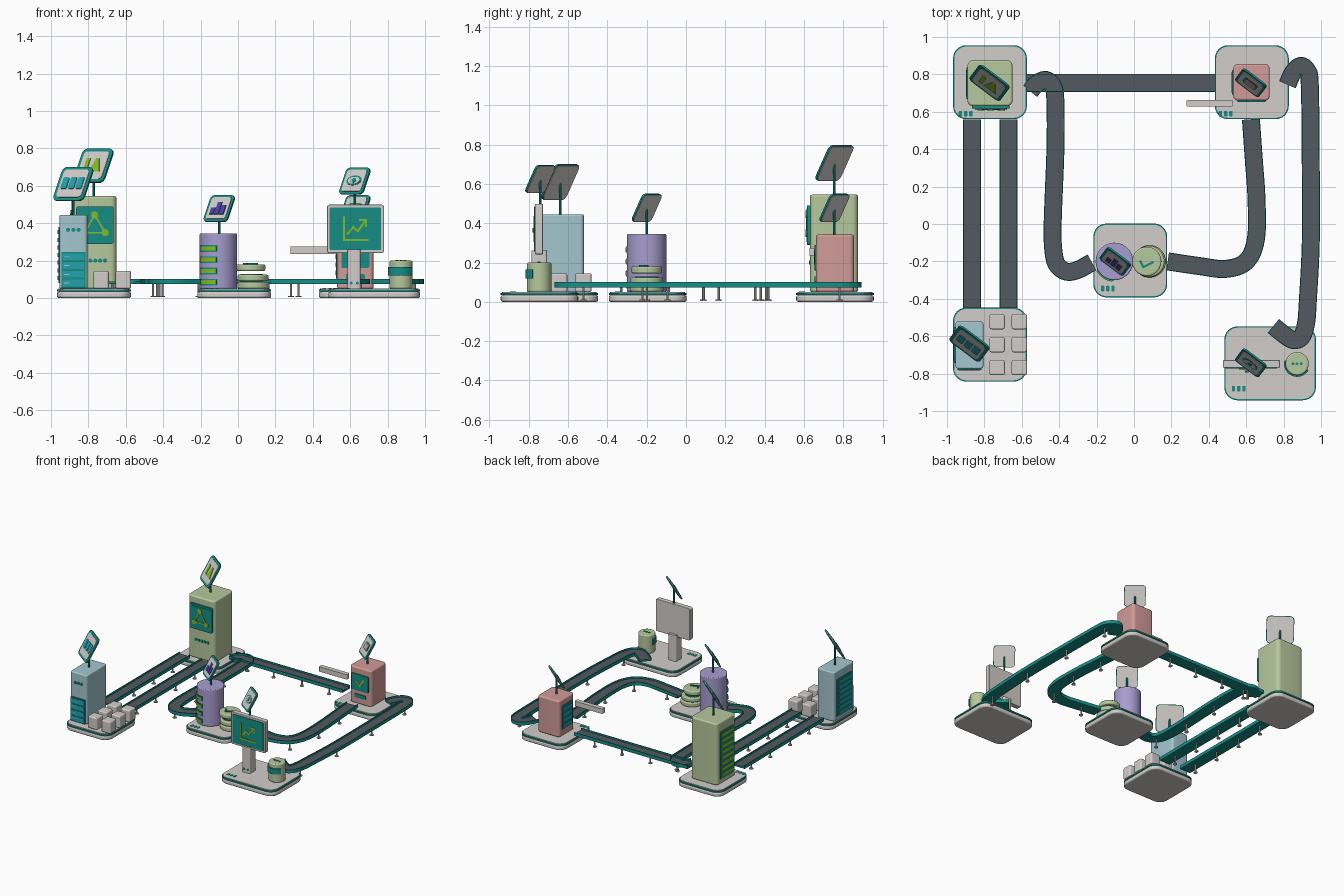
import bpy, math
from math import sin, cos, pi, radians
from mathutils import Matrix, Vector

if "Cube" in bpy.data.objects:
    bpy.data.objects.remove(bpy.data.objects["Cube"])


def material(name, r, g, b):
    m = bpy.data.materials.new(name)
    m.diffuse_color = (r, g, b, 1)
    m.use_nodes = True
    m.node_tree.nodes["Principled BSDF"].inputs["Base Color"].default_value = m.diffuse_color
    return m


GREY = material("light_grey", .64, .61, .59)
TEAL = material("teal", .008, .27, .24)
BELT = material("belt_grey", .085, .1, .115)
BLUE = material("pale_blue", .37, .57, .62)
GREEN = material("pale_green", .47, .58, .34)
RED = material("dusty_red", .64, .33, .32)
PURPLE = material("soft_purple", .39, .34, .63)
LIME = material("lime", .24, .5, .02)
CYAN = material("cyan", .015, .36, .42)
INDIGO = material("indigo", .07, .05, .36)


def mesh_object(name, verts, faces, mats):
    me = bpy.data.meshes.new(name)
    me.from_pydata([tuple(v) for v in verts], [], faces)
    for m in mats:
        me.materials.append(m)
    ob = bpy.data.objects.new(name, me)
    bpy.context.collection.objects.link(ob)
    return ob


def prism(name, outline, z0, z1, mat, matrix=None, bevel=0):
    """Extrude a counter-clockwise 2D outline from z0 to z1."""
    n = len(outline)
    verts = [(x, y, z) for z in (z0, z1) for x, y in outline]
    faces = [tuple(range(n - 1, -1, -1)), tuple(range(n, 2 * n))]
    faces += [(i, (i + 1) % n, n + (i + 1) % n, n + i) for i in range(n)]
    ob = mesh_object(name, verts, faces, [mat])
    if matrix:
        ob.data.transform(matrix)
    if bevel:
        mod = ob.modifiers.new("bevel", 'BEVEL')
        mod.width, mod.segments, mod.limit_method = bevel, 3, 'ANGLE'
    return ob


def rrect(cx, cy, w, h, r=0.0, steps=6):
    if r <= 0:
        return [(cx + sx * w / 2, cy + sy * h / 2) for sx, sy in ((-1, -1), (1, -1), (1, 1), (-1, 1))]
    pts = []
    for k, (sx, sy) in enumerate(((1, 1), (-1, 1), (-1, -1), (1, -1))):
        for i in range(steps + 1):
            a = (k + i / steps) * pi / 2
            pts.append((cx + sx * (w / 2 - r) + r * cos(a), cy + sy * (h / 2 - r) + r * sin(a)))
    return pts


def disc(cx, cy, r, n=40, ry=None):
    return [(cx + r * cos(2 * pi * i / n), cy + (ry or r) * sin(2 * pi * i / n)) for i in range(n)]


def arc(cx, cy, r0, r1, a0, a1, n=16):
    ang = [radians(a0 + (a1 - a0) * i / n) for i in range(n + 1)]
    return ([(cx + r1 * cos(a), cy + r1 * sin(a)) for a in ang]
            + [(cx + r0 * cos(a), cy + r0 * sin(a)) for a in reversed(ang)])


def stroke(name, pts, width, mat, matrix, top=.006):
    """Flat line drawn as thin bars on a panel."""
    for p, q in zip(pts, pts[1:]):
        p, q = Vector(p), Vector(q)
        d = (q - p).normalized() * width / 2
        s = Vector((-d.y, d.x))
        prism(name, [p - d - s, q + d - s, q + d + s, p - d + s], 0, top, mat, matrix)


def facing(x, y, z, yaw=0, pitch=90):
    """Panel frame: local x across, local y up, local z outward."""
    return (Matrix.Translation((x, y, z)) @ Matrix.Rotation(radians(yaw), 4, 'Z')
            @ Matrix.Rotation(radians(pitch), 4, 'X'))


# Rounded platforms with a teal rim
def platform(cx, cy, w, h=.395):
    prism("platform_base", rrect(cx, cy, w, h, .07), 0, .034, GREY, bevel=.01)
    prism("platform_rim", rrect(cx, cy, w, h, .07), .034, .045, TEAL)
    prism("platform_top", rrect(cx, cy, w - .014, h - .014, .064), .045, .051, GREY)


for cx, cy, w in ((-.77, -.645, .395), (-.77, .758, .395), (.63, .758, .395),
                  (-.02, -.195, .395), (.728, -.745, .49)):
    platform(cx, cy, w)


# Conveyors: channel swept along a smooth path, with footed legs
def smooth_path(pts, steps=6):
    if len(pts) == 2:
        return [Vector(p) for p in pts]
    p = [Vector(q) for q in pts]
    p = [2 * p[0] - p[1]] + p + [2 * p[-1] - p[-2]]
    out = []
    for a, b, c, d in zip(p, p[1:], p[2:], p[3:]):
        for i in range(steps):
            t = i / steps
            out.append(.5 * (2 * b + (c - a) * t + (2 * a - 5 * b + 4 * c - d) * t * t
                             + (3 * b - a - 3 * c + d) * t ** 3))
    return out + [p[-2]]


def conveyor(points, legs=(.12, .36, .61, .85)):
    path = smooth_path(points)
    w, t, low, top, bed = .048, .005, .074, .101, .088
    prof = [(-w, low), (w, low), (w, top), (w - t, top), (w - t, bed), (t - w, bed), (t - w, top), (-w, top)]
    n, m = len(prof), len(path)
    verts, faces = [], []
    for i, p in enumerate(path):
        d = (path[min(i + 1, m - 1)] - path[max(i - 1, 0)]).normalized()
        verts += [(p.x + d.y * o, p.y - d.x * o, z) for o, z in prof]
    for i in range(m - 1):
        for k in range(n):
            a, b = i * n + k, i * n + (k + 1) % n
            faces.append((b, a, a + n, b + n))
    faces += [tuple(range(n)), tuple(range(m * n - 1, m * n - n - 1, -1))]
    ob = mesh_object("conveyor", verts, faces, [TEAL, BELT])
    for f in ob.data.polygons[:(m - 1) * n]:
        f.material_index = 1 if f.index % n == 4 else 0
    total = sum((q - p).length for p, q in zip(path, path[1:]))
    for f in legs:
        left = f * total
        for p, q in zip(path, path[1:]):
            length = (q - p).length
            if left <= length:
                c = p + (q - p) * left / length
                prism("conveyor_leg", disc(c.x, c.y, .006, 8), .01, .075, GREY)
                prism("conveyor_foot", disc(c.x, c.y, .015, 12), .005, .012, GREY)
                break
            left -= length


conveyor([(-.867, -.45), (-.867, .56)])
conveyor([(-.672, -.45), (-.672, .56)])
conveyor([(-.575, .755), (.435, .755)])
conveyor([(-.555, .71), (-.52, .75), (-.47, .77), (-.43, .73), (-.42, .64), (-.42, .4), (-.435, 0), (-.43, -.15),
          (-.41, -.22), (-.36, -.255), (-.3, -.245), (-.225, -.205)])
conveyor([(.18, -.2), (.35, -.225), (.49, -.24), (.6, -.2), (.652, -.08), (.655, .13), (.64, .35), (.625, .56)])
conveyor([(.82, .745), (.85, .81), (.89, .845), (.925, .82), (.94, .74), (.945, .3), (.945, -.1), (.93, -.4),
          (.92, -.53), (.895, -.605), (.85, -.62), (.8, -.59), (.745, -.545)])


# Tilted sign tablets on thin poles
def sign(x, y, z, size, pole_base):
    prism("sign_pole", disc(x, y, .007, 10), pole_base, z, TEAL)
    m = facing(x, y, z, -37, 61)
    prism("sign_frame", rrect(0, 0, size, size, size * .15), -.005, .005, TEAL, m)
    s = size * .82
    prism("sign_face", rrect(0, 0, s, s, size * .1), .005, .008, GREY, m)
    prism("sign_back", rrect(0, 0, size * .95, size * .95, size * .13), -.008, -.005, GREY, m)
    return m @ Matrix.Translation((0, 0, .007))


server_sign = sign(-.88, -.64, .61, .205, .44)
for i in (-1, 0, 1):
    prism("server_sign_block", rrect(i * .05, 0, .04, .07, .008), 0, .005, CYAN, server_sign)

tower_sign = sign(-.772, .755, .707, .205, .54)
prism("tower_sign_bar", rrect(-.04, 0, .025, .08), 0, .005, LIME, tower_sign)
prism("tower_sign_wedge", [(-.015, -.04), (.06, -.04), (.03, .04), (.01, .04)], 0, .005, LIME, tower_sign)

tank_sign = sign(-.1, -.2, .478, .16, .34)
for i, h in enumerate((.04, .075, .055)):
    prism("chart_bar", rrect(-.033 + i * .033, -.04 + h / 2, .028, h), 0, .005, INDIGO, tank_sign)

shop_sign = sign(.625, .755, .478, .16, .33)
prism("shop_sign_ring", rrect(0, 0, .085, .06, .015), 0, .003, TEAL, shop_sign)
prism("shop_sign_mark", rrect(0, 0, .065, .04, .01), 0, .006, RED, shop_sign)

monitor_sign = sign(.625, -.742, .625, .16, .48)
for rx, ry, h, mat in ((.05, .03, .002, TEAL), (.04, .021, .004, GREY), (.014, .014, .006, TEAL)):
    prism("eye_mark", disc(0, 0, rx, 24, ry), 0, h, mat, monitor_sign)

# Blue server cabinet with drawers and side vents
prism("server_cabinet", rrect(-.88, -.647, .15, .255, .018), .05, .445, BLUE, bevel=.008)
front = facing(-.88, -.7745, 0)
prism("server_drawer_panel", rrect(0, .15, .13, .195, .006), 0, .005, TEAL, front)
for i in range(4):
    prism("server_drawer", rrect(0, .08 + i * .047, .115, .036, .004), 0, .009, CYAN, front)
    prism("drawer_handle", rrect(-.035, .08 + i * .047, .03, .005), 0, .0099, BLUE, front)
for i in (-1, 0, 1):
    prism("server_light", disc(i * .028, .365, .011, 16), 0, .006, TEAL, front)


# Side vent panels facing left
def vents(x, y, z, w, h, count, mat):
    m = facing(x, y, z, -90)
    prism("vent_panel", rrect(0, 0, w, h, .008), -.002, .005, TEAL, m)
    for i in range(count):
        zc = ((i + .5) / count - .5) * (h - .015)
        prism("vent_slat", rrect(0, zc, w * .84, h / count * .5), 0, .009, mat, m)


vents(-.955, -.647, .23, .19, .3, 7, CYAN)
vents(-.89, .753, .28, .17, .38, 8, LIME)
vents(.53, .758, .2, .13, .19, 4, CYAN)

# Stacked parcels
for x in (-.732, -.613):
    for y in (-.522, -.645, -.767):
        prism("parcel", rrect(x, y, .082, .082, .012), .05, .145, GREY, bevel=.008)

# Green tower with network panel
prism("tower", rrect(-.77, .753, .24, .245, .03), .05, .545, GREEN, bevel=.01)
front = facing(-.765, .6305, 0)
prism("tower_panel", rrect(0, .39, .2, .2, .012), -.002, .014, TEAL, front)
prism("tower_panel_edge", rrect(0, .39, .17, .17, .008), .014, .017, TEAL, front)
nodes = [(-.002, .445), (-.053, .35), (.055, .35)]
on_panel = front @ Matrix.Translation((0, 0, .015))
stroke("network_link", nodes + nodes[:1], .009, LIME, on_panel)
for x, z in nodes:
    prism("network_node", disc(x, z, .019, 20), 0, .008, LIME, on_panel)
for i in range(5):
    prism("tower_light", disc(-.05 + i * .026, .2, .011, 16), 0, .006, TEAL, front)

# Red kiosk with screen and side arm
prism("kiosk", rrect(.628, .758, .195, .195, .025), .05, .342, RED, bevel=.01)
front = facing(.628, .661, 0)
prism("kiosk_screen", rrect(0, .225, .15, .13, .01), -.002, .008, TEAL, front)
stroke("kiosk_mark", [(-.03, .23), (0, .2), (.035, .255)], .014, LIME, front @ Matrix.Translation((0, 0, .004)))
prism("kiosk_slot", rrect(0, .115, .1, .03, .008), 0, .007, TEAL, front)
prism("kiosk_arm", rrect(.405, .646, .25, .036, .008), .236, .275, GREY)

# Purple tank with wrapped gauge strips
prism("tank", disc(-.105, -.2, .1, 48), .05, .345, PURPLE, bevel=.006)
for i in range(4):
    z = .085 + i * .06
    prism("gauge_strip", arc(-.105, -.2, .095, .104, 205, 268), z - .018, z + .018, TEAL)
    prism("gauge_light", arc(-.105, -.2, .095, .108, 209, 264), z - .011, z + .011, LIME)

# Stack of green discs
prism("disc_core", disc(.073, -.2, .06, 24), .05, .13, TEAL)
for x, r, z in ((.083, .086, .051), (.08, .083, .09), (.068, .078, .145)):
    prism("stack_disc", disc(x, -.2, r, 40), z, z + .035, GREEN, bevel=.008)
stroke("disc_mark", [(.035, -.2), (.05, -.23), (.06, -.225), (.1, -.205)], .012, TEAL,
       Matrix.Translation((0, 0, .178)), .009)

# Monitor on a stand with a rising chart
prism("monitor_stand", rrect(.62, -.747, .07, .08, .012), .05, .26, GREY)
prism("monitor_body", rrect(0, 0, .305, .258, .012), -.02, .02, GREY, facing(.628, -.748, .37), bevel=.004)
screen = facing(.628, -.768, .37)
prism("monitor_screen", rrect(0, 0, .275, .228, .006), -.001, .005, TEAL, screen)
on_screen = screen @ Matrix.Translation((0, 0, .003))
stroke("chart_axis", [(-.062, .06), (-.062, -.06), (.065, -.06)], .011, LIME, on_screen)
stroke("chart_line", [(-.04, -.025), (-.012, .01), (.012, -.012), (.055, .045)], .011, LIME, on_screen)
stroke("chart_arrow", [(.025, .048), (.057, .048), (.057, .015)], .01, LIME, on_screen, .005)
for x in (-.015, .018):
    prism("stand_button", disc(x, .08, .008, 12), 0, .006, TEAL, facing(.62, -.787, 0))

# Green canister with a teal band
prism("canister", disc(.872, -.747, .062, 36), .05, .2, GREEN, bevel=.008)
prism("canister_band", arc(.872, -.747, .058, .07, 165, 330, 20), .12, .165, TEAL)
for i in (-1, 0, 1):
    prism("canister_dot", disc(.872 + i * .022, -.747, .008, 12), .199, .204, TEAL)

# Small floor marks on the platforms
for x, y in ((-.9, .59), (.49, .59), (-.14, -.345), (.56, -.88)):
    for i in (-1, 0, 1):
        prism("floor_mark", rrect(x + i * .028, y, .018, .03, .005, 3), .05, .0535, TEAL)

# Smooth curved sides while keeping edges sharp
for ob in bpy.context.collection.objects:
    ob.select_set(True)
    bpy.context.view_layer.objects.active = ob
bpy.ops.object.shade_smooth_by_angle(angle=radians(30))
